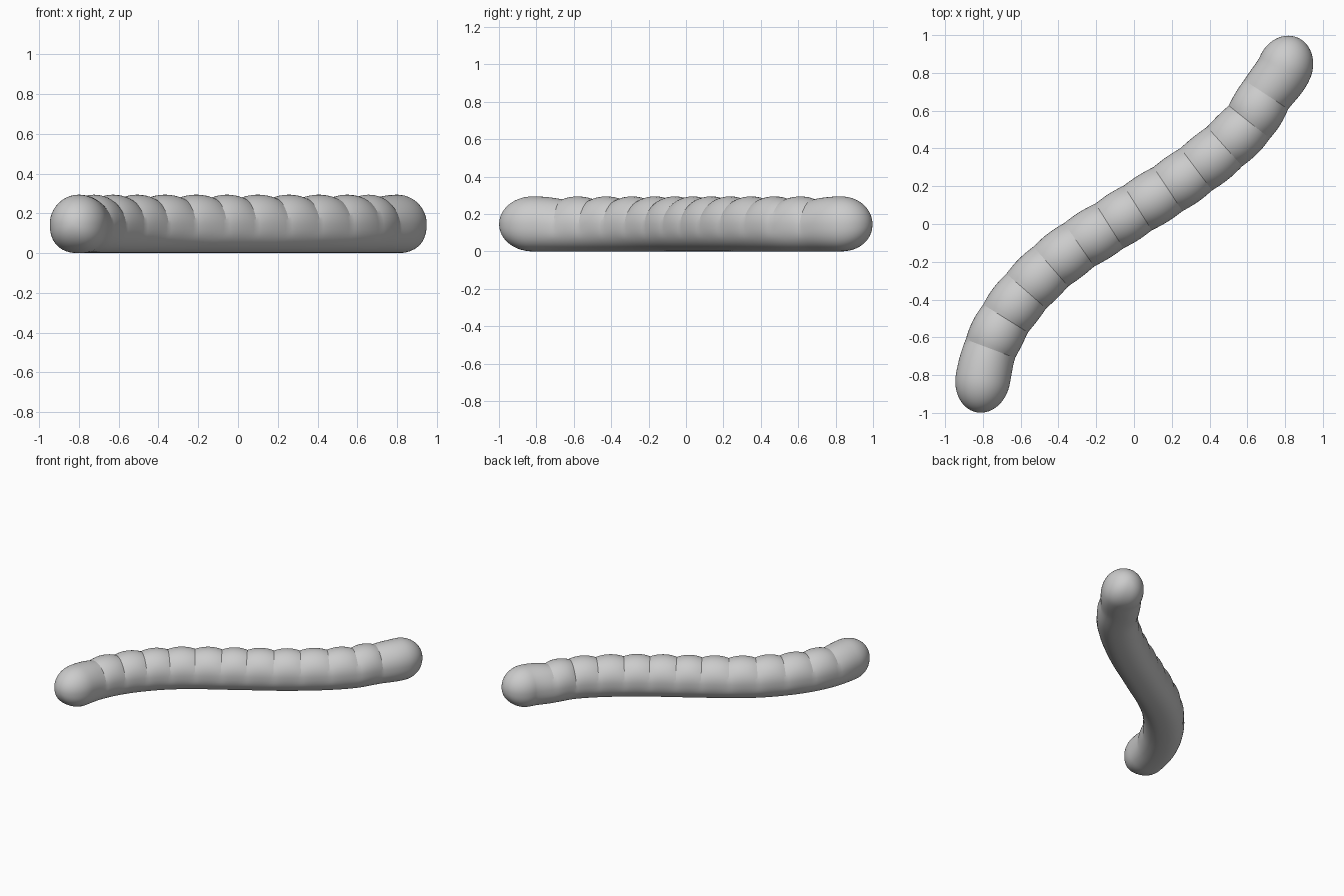
import bpy, bmesh, math
from mathutils import Vector

if "Cube" in bpy.data.objects:
    bpy.data.objects.remove(bpy.data.objects["Cube"])

# Path on the ground plan: end centres, with a seam at each inner point
PATH = [Vector(p) for p in [
    (-0.80, -0.82), (-0.76, -0.66), (-0.68, -0.50), (-0.57, -0.355),
    (-0.44, -0.225), (-0.29, -0.11), (-0.13, -0.01), (0.02, 0.085),
    (0.18, 0.185), (0.33, 0.29), (0.48, 0.41), (0.61, 0.54),
    (0.70, 0.685), (0.80, 0.83)]]
SIDES, STEPS, CAP = 48, 10, 14
HALF_W, HALF_H, BULGE = 0.145, 0.147, 0.46


def spline(i, t):
    """Point and unit tangent on a Catmull-Rom curve through PATH."""
    p1, p2 = PATH[i], PATH[i + 1]
    p0 = PATH[i - 1] if i > 0 else p1 - Vector((0.02, 0.17))
    p3 = PATH[i + 2] if i + 2 < len(PATH) else p2 + Vector((0.02, 0.15))
    a, b, c = p2 - p0, 2*p0 - 5*p1 + 4*p2 - p3, 3*p1 - p0 - 3*p2 + p3
    pos = p1 + 0.5 * (a*t + b*t*t + c*t**3)
    return pos, (0.5 * (a + 2*b*t + 3*c*t*t)).normalized()


bm = bmesh.new()


def add_ring(pos, tan, size, swell):
    """Rounded section; the swelling of each segment fades out underneath."""
    side = Vector((tan.y, -tan.x))
    verts = []
    for k in range(SIDES):
        a = 2 * math.pi * k / SIDES
        c, s = math.cos(a), math.sin(a)
        e = 1.0 if s >= 0 else 0.84
        x = math.copysign(abs(c)**e, c)
        z = math.copysign(abs(s)**e, s)
        w = min(1.0, max(0.0, (s + 0.4) / 1.0))
        r = size * (1 - w * (1 - swell))
        p = pos + side * (x * HALF_W * r)
        verts.append(bm.verts.new((p.x, p.y, HALF_H + z * HALF_H * r)))
    return verts


rings = []
last = len(PATH) - 2
start, start_tan = spline(0, 0)
end, end_tan = spline(last, 1)

# Rounded first end
for j in range(1, CAP):
    a = 0.5 * math.pi * j / CAP
    rings.append(add_ring(start - start_tan * 0.18 * math.cos(a), start_tan, math.sin(a), 1))

# Body segments
for i in range(last + 1):
    for j in range(STEPS):
        t = j / STEPS
        u = t if i == 0 else 1 - t if i == last else abs(2*t - 1)
        if i == last:
            u = 1 - t
        rings.append(add_ring(*spline(i, t), 1, math.sqrt(1 - (BULGE * u)**2)))

# Rounded second end
for j in range(CAP):
    a = 0.5 * math.pi * j / CAP
    rings.append(add_ring(end + end_tan * 0.17 * math.sin(a), end_tan, math.cos(a), 1))

# Skin the rings and close both tips
for r0, r1 in zip(rings, rings[1:]):
    for k in range(SIDES):
        n = (k + 1) % SIDES
        bm.faces.new((r0[k], r0[n], r1[n], r1[k]))
for ring, tip in ((rings[0], start - start_tan * 0.18), (rings[-1], end + end_tan * 0.17)):
    v = bm.verts.new((tip.x, tip.y, HALF_H))
    for k in range(SIDES):
        bm.faces.new((ring[k], ring[(k + 1) % SIDES], v))
bmesh.ops.recalc_face_normals(bm, faces=bm.faces)

mesh = bpy.data.meshes.new("segmented_body")
bm.to_mesh(mesh)
bm.free()
body = bpy.data.objects.new("segmented_body", mesh)
bpy.context.collection.objects.link(body)
bpy.context.view_layer.objects.active = body
body.select_set(True)
bpy.ops.object.shade_smooth_by_angle(angle=math.radians(20))
